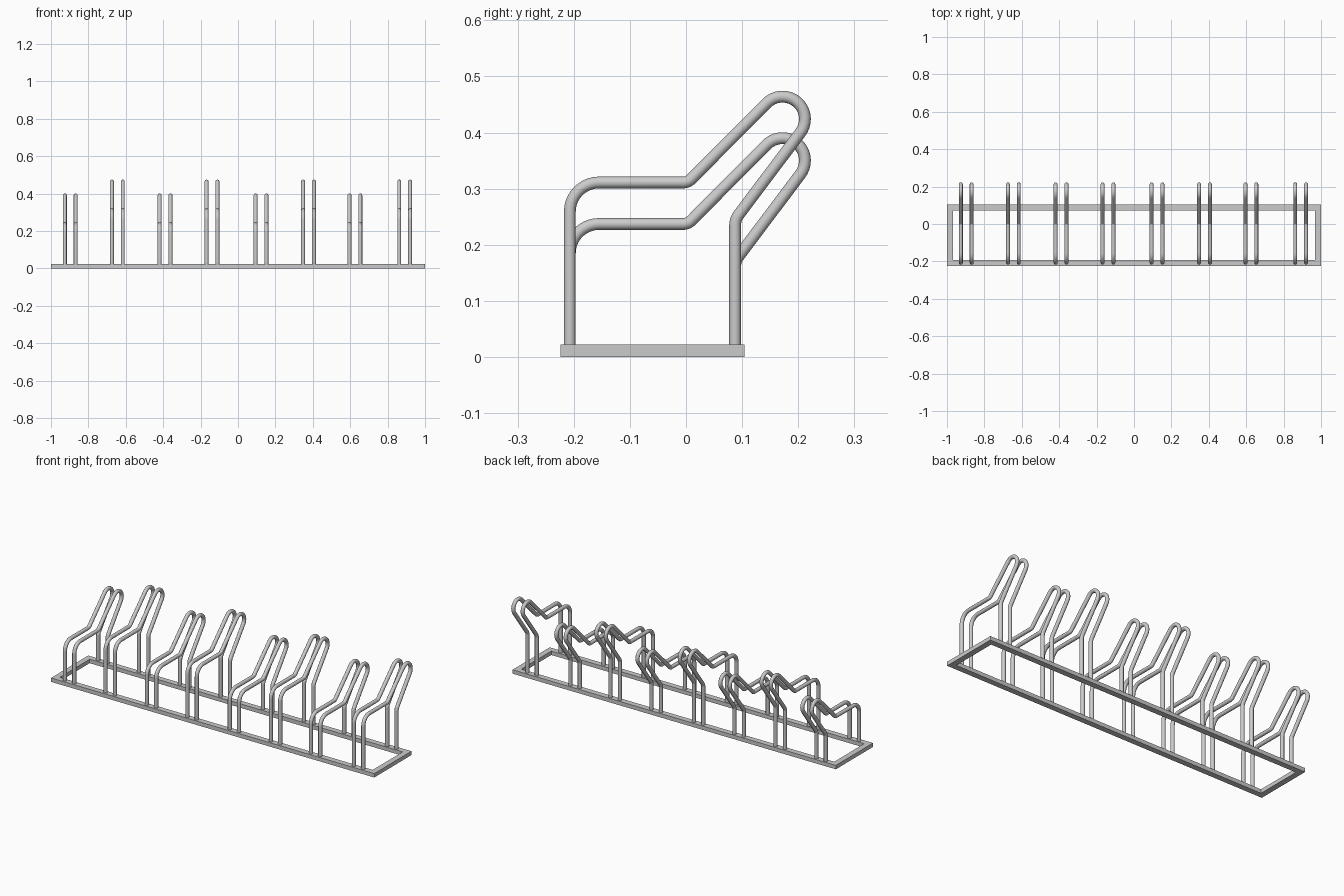
import bpy, bmesh
from math import cos, sin, radians

if "Cube" in bpy.data.objects:
    bpy.data.objects.remove(bpy.data.objects["Cube"])

R = 0.0105            # tube radius
BASE_H = 0.022        # base frame height
X0, Y0, Y1, W = 1.0, -0.224, 0.104, 0.032


def arc(cy, cz, r, a0, a1, n):
    """Points of an arc in the y-z plane, angles in degrees."""
    return [(cy + r * cos(radians(a0 + (a1 - a0) * i / n)),
             cz + r * sin(radians(a0 + (a1 - a0) * i / n))) for i in range(n + 1)]


def hoop_mesh(name, drop):
    """Bent tube: front post, shelf, rising loop, rear post."""
    path = [(-0.207, BASE_H - 0.002)]
    path += arc(-0.155, 0.259 - drop, 0.052, 180, 90, 10)     # front bend
    path += arc(-0.005, 0.331 - drop, 0.02, -90, -45, 5)      # bend up
    path += arc(0.172, 0.424 - drop, 0.04, 135, -36.87, 18)   # top loop
    path += arc(0.1175, 0.235 - drop, 0.03, 143.13, 180, 5)   # rear bend
    path.append((0.0875, BASE_H - 0.002))

    curve = bpy.data.curves.new(name, 'CURVE')
    curve.dimensions = '3D'
    curve.bevel_depth = R
    curve.bevel_resolution = 4
    curve.use_fill_caps = True
    spline = curve.splines.new('POLY')
    spline.points.add(len(path) - 1)
    for p, (y, z) in zip(spline.points, path):
        p.co = (0, y, z, 1)
    tmp = bpy.data.objects.new(name + "_path", curve)
    bpy.context.collection.objects.link(tmp)
    bpy.context.view_layer.update()
    dg = bpy.context.evaluated_depsgraph_get()
    mesh = bpy.data.meshes.new_from_object(tmp.evaluated_get(dg))
    mesh.name = name
    bpy.data.objects.remove(tmp)
    bpy.data.curves.remove(curve)
    for poly in mesh.polygons:
        poly.use_smooth = len(poly.vertices) == 4   # flat end caps
    return mesh


# Base frame: mitred rectangular ring of flat bar
bm = bmesh.new()
rings = []
for inset in (0, W):
    x, ya, yb = X0 - inset, Y0 + inset, Y1 - inset
    rings.append([bm.verts.new((px, py, 0)) for px, py in
                  ((-x, ya), (x, ya), (x, yb), (-x, yb))])
outer, inner = rings
faces = [bm.faces.new((outer[i], outer[(i + 1) % 4], inner[(i + 1) % 4], inner[i]))
         for i in range(4)]
ext = bmesh.ops.extrude_face_region(bm, geom=faces, use_keep_orig=True)
for v in ext['geom']:
    if isinstance(v, bmesh.types.BMVert):
        v.co.z = BASE_H
bmesh.ops.recalc_face_normals(bm, faces=bm.faces)
mesh = bpy.data.meshes.new("base_frame")
bm.to_mesh(mesh)
bm.free()
bpy.context.collection.objects.link(bpy.data.objects.new("base_frame", mesh))

# Wheel holders: pairs of hoops, alternating low and high
low, high = hoop_mesh("low_hoop", 0.074), hoop_mesh("high_hoop", 0.0)
centres = (-0.897, -0.645, -0.39, -0.139, 0.123, 0.377, 0.625, 0.891)
for i, cx in enumerate(centres):
    data = high if i % 2 else low
    for side, s in (("left", -1), ("right", 1)):
        ob = bpy.data.objects.new(f"{data.name}_{i + 1}_{side}", data)
        ob.location.x = cx + s * 0.029
        bpy.context.collection.objects.link(ob)
